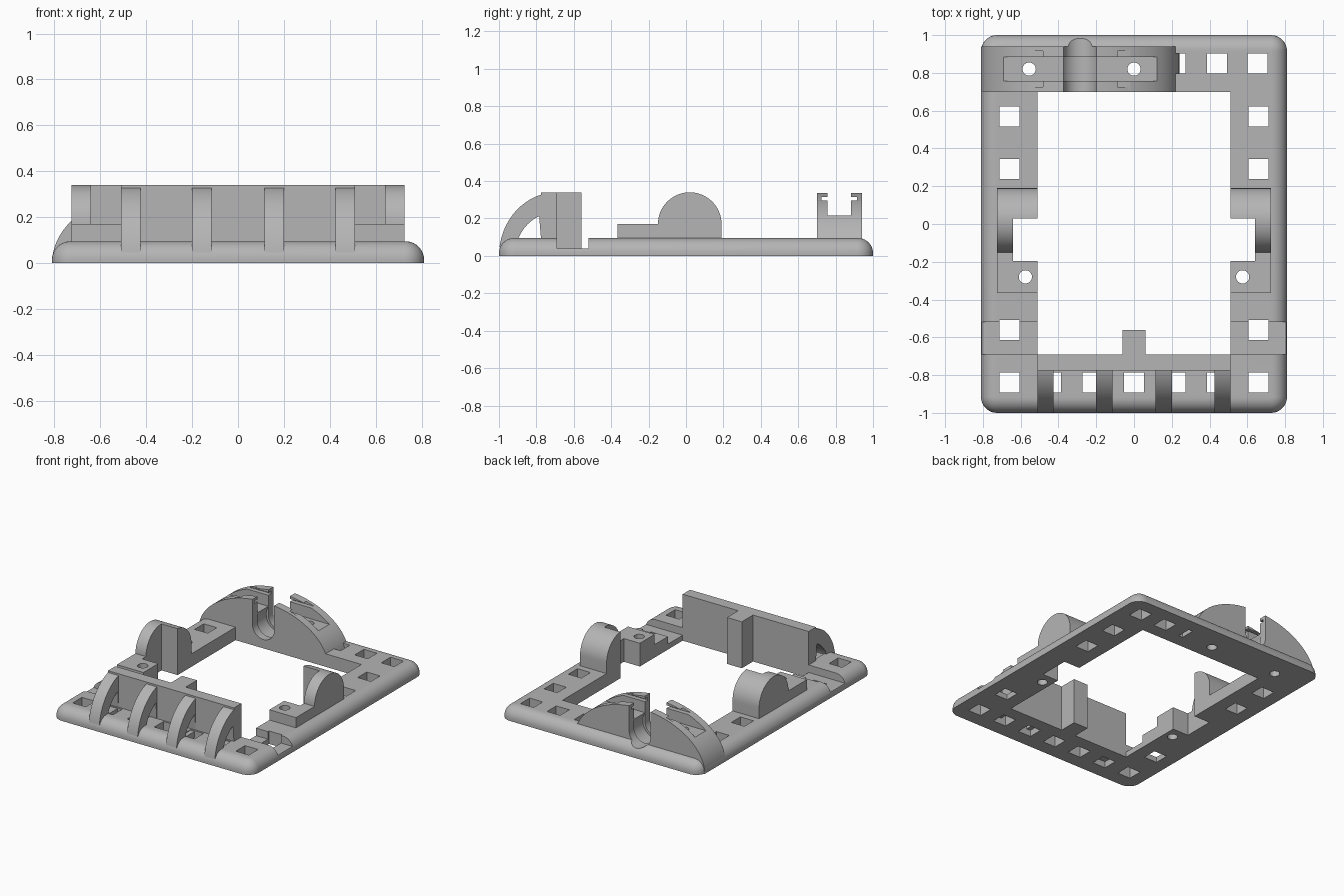
import bpy, bmesh, math
from mathutils import Matrix, Vector

if "Cube" in bpy.data.objects:
    bpy.data.objects.remove(bpy.data.objects["Cube"])

grey = bpy.data.materials.new("plain grey")
grey.use_nodes = True
colour = (0.46, 0.46, 0.46, 1)
grey.diffuse_color = colour
grey.node_tree.nodes["Principled BSDF"].inputs["Base Color"].default_value = colour


def make(name, bm):
    bmesh.ops.recalc_face_normals(bm, faces=bm.faces)
    mesh = bpy.data.meshes.new(name)
    bm.to_mesh(mesh)
    bm.free()
    mesh.materials.append(grey)
    obj = bpy.data.objects.new(name, mesh)
    bpy.context.collection.objects.link(obj)
    return obj


def box(name, x0, x1, y0, y1, z0, z1):
    bm = bmesh.new()
    size = (x1 - x0, y1 - y0, z1 - z0)
    mid = Vector((x0 + x1, y0 + y1, z0 + z1)) / 2
    bmesh.ops.create_cube(bm, size=1, matrix=Matrix.Translation(mid) @ Matrix.Diagonal((*size, 1)))
    return make(name, bm)


def prism(name, axis, profile, a, b):
    """Extrude a (u, z) profile along x or y from a to b."""
    bm = bmesh.new()
    put = (lambda u, z: (a, u, z)) if axis == "x" else (lambda u, z: (u, a, z))
    face = bm.faces.new([bm.verts.new(put(u, z)) for u, z in profile])
    ext = bmesh.ops.extrude_face_region(bm, geom=[face])["geom"]
    step = Vector((b - a, 0, 0)) if axis == "x" else Vector((0, b - a, 0))
    bmesh.ops.translate(bm, vec=step, verts=[v for v in ext if isinstance(v, bmesh.types.BMVert)])
    return make(name, bm)


def arc(u, z, ru, rz, start, end, n=32):
    angles = [math.radians(start + (end - start) * i / n) for i in range(n + 1)]
    return [(u + ru * math.cos(t), z + rz * math.sin(t)) for t in angles]


def round_hole(x, y):
    bm = bmesh.new()
    bmesh.ops.create_cone(bm, cap_ends=True, segments=32, radius1=0.035, radius2=0.035,
                          depth=1, matrix=Matrix.Translation((x, y, 0.1)))
    return make("hole_cutter", bm)


def apply_modifiers(obj):
    graph = bpy.context.evaluated_depsgraph_get()
    mesh = bpy.data.meshes.new_from_object(obj.evaluated_get(graph))
    obj.modifiers.clear()
    obj.data = mesh


def cut(obj, cutters):
    for c in cutters:
        c.hide_render = True
        mod = obj.modifiers.new("cut", "BOOLEAN")
        mod.operation = "DIFFERENCE"
        mod.solver = "EXACT"
        mod.object = c
    apply_modifiers(obj)


# Base plate with rounded corners and rounded upper rim
TOP = 0.095
base = box("base_frame", -0.81, 0.81, -1, 1, 0, TOP)
bm = bmesh.new()
bm.from_mesh(base.data)
upright = [e for e in bm.edges if abs(e.verts[0].co.z - e.verts[1].co.z) > 0.01]
bmesh.ops.bevel(bm, geom=upright, offset=0.085, segments=10, profile=0.5, affect="EDGES")
rim = [e for e in bm.edges if all(v.co.z > TOP - 0.001 for v in e.verts)]
bmesh.ops.bevel(bm, geom=rim, offset=0.08, segments=10, profile=0.5, affect="EDGES")
bm.to_mesh(base.data)
bm.free()

# Openings and square holes
frame_cuts = [box("opening_cutter", -0.51, 0.51, -0.69, 0.70, -1, 1)]
side_notch = box("notch_cutter", -0.64, 0.64, -0.195, 0.03, -1, 1)
squares = [(0.655, 0.85), (0.44, 0.85), (0.22, 0.85)]
for s in (-1, 1):
    squares += [(s * 0.66, y) for y in (0.57, 0.29, -0.56)]
    frame_cuts.append(box("groove_cutter", s * 0.51, s * 0.9, -0.69, -0.52, 0.04, 1))
squares += [(0.22 * i, -0.84) for i in range(-3, 4)]
for x, y in squares:
    frame_cuts.append(box("square_cutter", x - 0.053, x + 0.053, y - 0.053, y + 0.053, -1, 1))

# Screw holes, cable slot and channel of the rear arch
pad_holes = [round_hole(s * 0.575, -0.28) for s in (-1, 1)]
arch_holes = [round_hole(x, 0.82) for x in (-0.555, 0)]
MID = -0.285
slot = prism("slot_cutter", "y", [(MID + 0.0875, 1)] + arc(MID, 0.152, 0.0875, 0.0875, 0, -180)
             + [(MID - 0.0875, 1)], 0.6, 1.1)
collar = prism("collar_cutter", "y", arc(MID, 0.152, 0.105, 0.105, 0, 348.75, 31), 0.757, 0.883)
channel = box("channel_cutter", -1, 0.5, 0.757, 0.883, 0.215, 1)
clip_groove = box("clip_cutter", -1, 0.5, 0.725, 0.915, 0.295, 0.315)
arch_cuts = arch_holes + [slot, collar, channel, clip_groove]
cut(base, frame_cuts + [side_notch] + pad_holes + arch_holes + [slot, collar])

# Rear arch
arch = prism("rear_arch", "y", arc(MID, 0, 0.525, 0.34, 0, 180, 64), 0.70, 0.94)
cut(arch, arch_cuts)

# Side mounts: low pad running into a rounded lug
mounts = []
for s, side in ((-1, "right"), (1, "left")):
    profile = [(-0.365, 0.09), (-0.365, 0.17)] + arc(0.02, 0.17, 0.17, 0.17, 180, 0) + [(0.19, 0.09)]
    mount = prism(side + "_mount", "x", profile, s * 0.51, s * 0.725)
    cut(mount, pad_holes + [side_notch])
    mounts.append(mount)

# Front wall, centre tab and curved ribs
wall = box("front_wall", -0.51, 0.51, -0.775, -0.69, 0.04, 0.34)
tab = box("centre_tab", -0.06, 0.06, -0.70, -0.56, 0, 0.34)
window = prism("window_cutter", "x", [(-0.775, 0.09)]
               + [p for p in arc(-0.69, 0, 0.225, 0.235, 115, 155)] + [(-0.896, 0.09)], -1, 1)
ribs = []
for i, x in enumerate((-0.51, -0.20, 0.115, 0.425)):
    profile = [(-0.69, 0.045)] + arc(-0.69, 0, 0.31, 0.34, 90, 172)
    rib = prism("front_rib_%d" % (i + 1), "x", profile, x, x + 0.085)
    cut(rib, [window])
    ribs.append(rib)

# Remove cutters, shade smooth with sharp edges kept
for obj in list(bpy.data.objects):
    if "_cutter" in obj.name:
        bpy.data.objects.remove(obj)
bpy.ops.object.select_all(action="DESELECT")
for obj in [base, arch, wall, tab] + mounts + ribs:
    obj.select_set(True)
    bpy.context.view_layer.objects.active = obj
bpy.ops.object.shade_smooth_by_angle(angle=math.radians(30))
